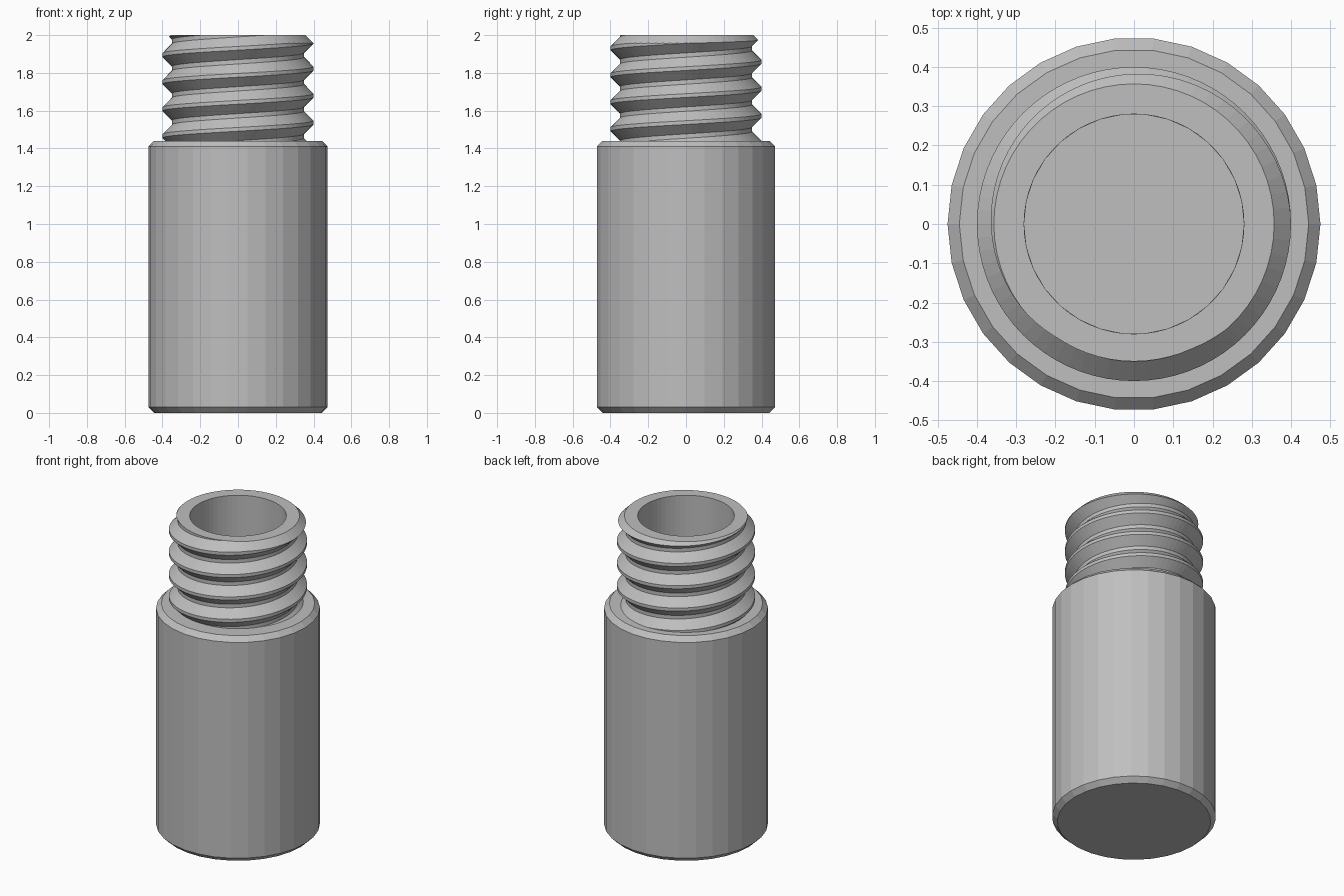
import bpy, bmesh
from math import cos, sin, tau

cube = bpy.data.objects.get("Cube")
if cube:
    bpy.data.objects.remove(cube, do_unlink=True)

grey = bpy.data.materials.new("plain_grey")
grey.use_nodes = True
COLOUR = (0.52, 0.52, 0.52, 1)
grey.diffuse_color = COLOUR
grey.node_tree.nodes["Principled BSDF"].inputs["Base Color"].default_value = COLOUR

BORE = 0.28        # inner radius of the bottle
SHOULDER = 1.44    # height where the neck leaves the body
TOP = 2.0


def finish(bm, name):
    bmesh.ops.recalc_face_normals(bm, faces=bm.faces)
    mesh = bpy.data.meshes.new(name)
    bm.to_mesh(mesh)
    bm.free()
    mesh.materials.append(grey)
    obj = bpy.data.objects.new(name, mesh)
    bpy.context.collection.objects.link(obj)
    return obj


def lathe(name, profile, sides, closed):
    """Turn a (radius, height) profile around z; open ends get flat caps."""
    bm = bmesh.new()
    rings = [[bm.verts.new((r * cos(tau * i / sides), r * sin(tau * i / sides), z))
              for i in range(sides)] for r, z in profile]
    pairs = list(zip(rings, rings[1:]))
    if closed:
        pairs.append((rings[-1], rings[0]))
    else:
        bm.faces.new(rings[0])
        bm.faces.new(rings[-1])
    for a, b in pairs:
        for i in range(sides):
            j = (i + 1) % sides
            bm.faces.new((a[i], a[j], b[j], b[i]))
    return finish(bm, name)


def threaded_rod(name, root, crest, pitch, crest_z, turns, steps):
    """Solid rod with a right-handed helical ridge, cut flat at both ends."""
    depth, flat = crest - root, 0.01
    section = [(crest, -flat), (crest, flat),
               (root, flat + depth), (root, pitch - flat - depth)]
    n = len(section)
    bm = bmesh.new()
    columns = []
    for i in range(steps):
        a = tau * i / steps
        columns.append([bm.verts.new((r * cos(a), r * sin(a),
                                      crest_z + pitch * (k + i / steps) + dz))
                        for k in range(turns) for r, dz in section])
    for i in range(steps):
        # the last column joins the first one a full turn higher
        shift = n if i == steps - 1 else 0
        a, b = columns[i], columns[(i + 1) % steps]
        for j in range(n * turns - 1 - shift):
            bm.faces.new((a[j], b[j + shift], b[j + 1 + shift], a[j + 1]))
    for z, up in ((SHOULDER - 0.04, -1), (TOP + 0.03, 1)):
        bmesh.ops.bisect_plane(bm, geom=bm.verts[:] + bm.edges[:] + bm.faces[:],
                               plane_co=(0, 0, z), plane_no=(0, 0, up), clear_outer=True)
        rim = [e for e in bm.edges if e.is_boundary
               and all(abs(v.co.z - z) < 1e-4 for v in e.verts)]
        bmesh.ops.contextual_create(bm, geom=rim)
    return finish(bm, name)


# Faceted body with chamfered ends and a deep bore
lathe("bottle_body", [(0.445, 0), (0.475, 0.03), (0.475, 1.41), (0.445, SHOULDER),
                      (BORE, SHOULDER), (BORE, 0.2)], 30, False)

# Threaded neck, trimmed to a hollow envelope with a chamfered rim
neck = threaded_rod("threaded_neck", 0.35, 0.4, 0.143, 1.537 - 0.143 * 3, 9, 72)
envelope = lathe("neck_envelope", [(BORE, SHOULDER - 0.01), (0.45, SHOULDER - 0.01),
                                   (0.45, TOP - 0.093), (0.357, TOP), (BORE, TOP)], 60, True)
envelope.hide_render = True
trim = neck.modifiers.new("trim", 'BOOLEAN')
trim.operation = 'INTERSECT'
trim.solver = 'EXACT'
trim.object = envelope
bpy.context.view_layer.objects.active = neck
bpy.ops.object.modifier_apply(modifier=trim.name)
bpy.data.objects.remove(envelope, do_unlink=True)
